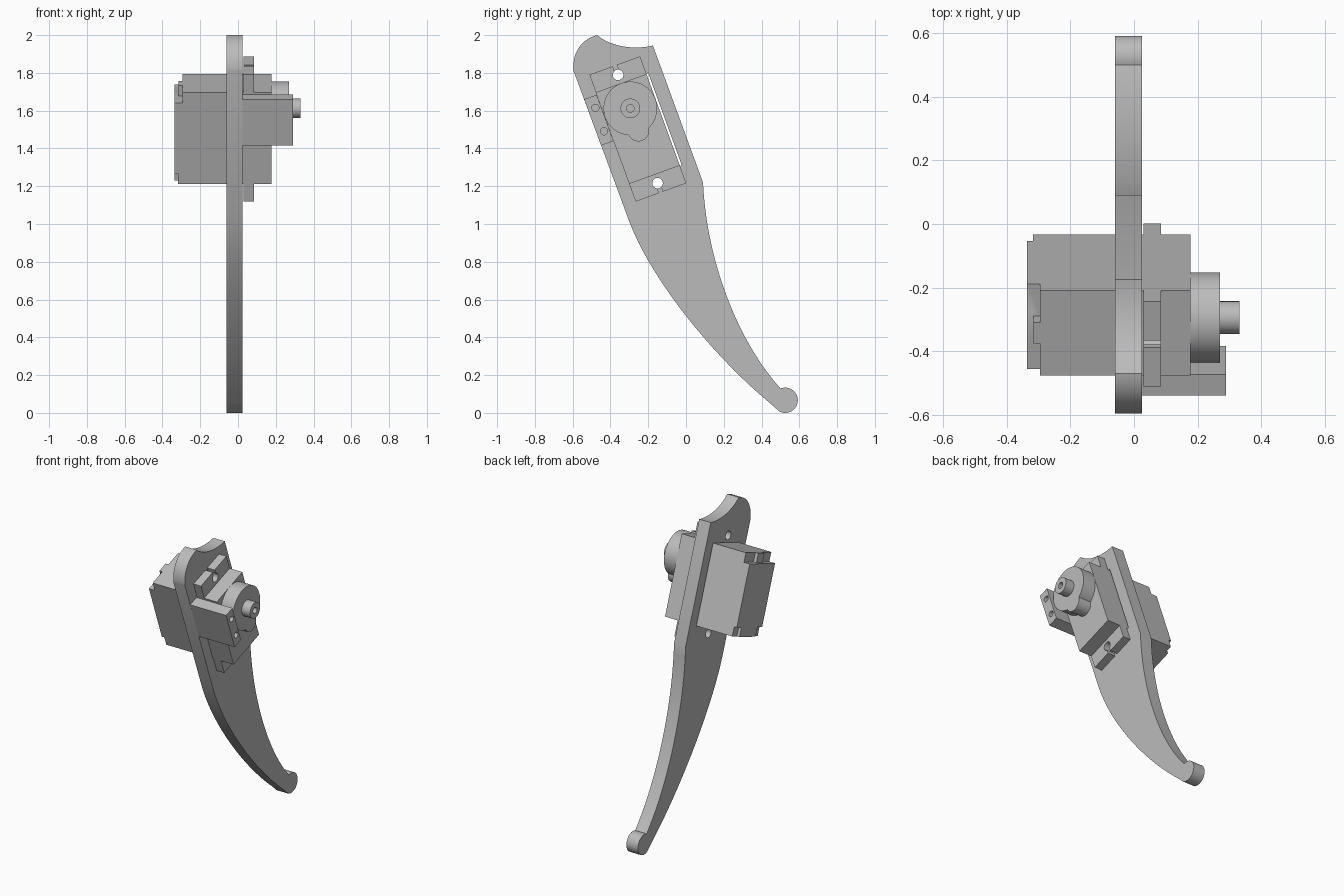
import bpy, bmesh, math
from math import cos, sin, pi
from mathutils import Vector
from mathutils.geometry import interpolate_bezier

if "Cube" in bpy.data.objects:
    bpy.data.objects.remove(bpy.data.objects["Cube"])

GREY = bpy.data.materials.new("plain_grey")
GREY.use_nodes = True
GREY.diffuse_color = (0.5, 0.5, 0.5, 1)
GREY.node_tree.nodes["Principled BSDF"].inputs["Base Color"].default_value = (0.5, 0.5, 0.5, 1)

TILT = math.radians(20)
CENTRE = Vector((-0.255, 1.503))


def local(u, v):
    """Servo frame (u along its length, v across) to side-plane (y, z)."""
    return CENTRE + u * Vector((sin(TILT), -cos(TILT))) + v * Vector((cos(TILT), sin(TILT)))


def rect(u0, u1, v0, v1):
    return [local(u0, v0), local(u1, v0), local(u1, v1), local(u0, v1)]


def circle(u, v, r, n=48):
    c = local(u, v)
    return [c + r * Vector((cos(2 * pi * i / n), sin(2 * pi * i / n))) for i in range(n)]


def curve(*pts, n=20):
    return interpolate_bezier(*[Vector(p) for p in pts], n)


def prism(name, outline, x0, x1):
    """Extrude a side-plane outline along x."""
    bm = bmesh.new()
    face = bm.faces.new([bm.verts.new((x0, p[0], p[1])) for p in outline])
    new = bmesh.ops.extrude_face_region(bm, geom=[face])["geom"]
    bmesh.ops.translate(bm, vec=(x1 - x0, 0, 0), verts=[g for g in new if isinstance(g, bmesh.types.BMVert)])
    bmesh.ops.recalc_face_normals(bm, faces=bm.faces)
    mesh = bpy.data.meshes.new(name)
    bm.to_mesh(mesh)
    bm.free()
    mesh.materials.append(GREY)
    obj = bpy.data.objects.new(name, mesh)
    bpy.context.collection.objects.link(obj)
    return obj


def combine(obj, outline, x0, x1, operation="DIFFERENCE"):
    """Cut or join a prism with obj, then drop the helper."""
    helper = prism("helper", outline, x0, x1)
    helper.hide_render = True
    mod = obj.modifiers.new("bool", "BOOLEAN")
    mod.operation, mod.object, mod.solver = operation, helper, "EXACT"
    bpy.context.view_layer.objects.active = obj
    bpy.ops.object.modifier_apply(modifier=mod.name)
    bpy.data.objects.remove(helper)


# Curved leg plate: rounded top, hollow crown, tapering shank, round foot
foot = Vector((0.525, 0.067))
foot_arc = [foot + 0.067 * Vector((cos(a), sin(a)))
            for a in [math.radians(112 - i * 230 / 28) for i in range(29)]]
outline = (curve((-0.595, 1.81), (-0.605, 1.91), (-0.55, 1.98), (-0.47, 2.0))
           + curve((-0.47, 2.0), (-0.4, 1.94), (-0.28, 1.92), (-0.175, 1.945))[1:]
           + curve((0.09, 1.22), (0.11, 0.78), (0.29, 0.36), (0.5, 0.13))[:-1]
           + foot_arc
           + curve((0.485, 0.02), (0.2, 0.24), (-0.18, 0.68), (-0.305, 1.026))[1:])
leg = prism("leg_plate", outline, -0.06, 0.025)
combine(leg, rect(-0.26, 0.26, -0.1425, 0.153), -0.2, 0.2)

# Servo body with relieved back corners
body = prism("servo_body", rect(-0.258, 0.258, -0.1425, 0.1425), -0.337, 0.178)
for side in (-1, 1):
    v0, v1 = sorted((side * 0.035, side * 0.2))
    combine(body, rect(-0.3, -0.198, v0, v1), -0.4, -0.295)
    v0, v1 = sorted((side * 0.09, side * 0.2))
    combine(body, rect(0.198, 0.3, v0, v1), -0.4, -0.318)
combine(body, rect(-0.3, -0.198, -0.05, 0.05), -0.4, -0.316)

# Mounting flanges with slotted screw holes through the plate
for side, name in ((-1, "upper_flange"), (1, "lower_flange")):
    u0, u1 = sorted((side * 0.258, side * 0.3575))
    flange = prism(name, rect(u0, u1, -0.1425, 0.1425), 0.03, 0.085)
    hole = circle(side * 0.305, 0, 0.028, 32)
    combine(flange, hole, -0.2, 0.2)
    u0, u1 = sorted((side * 0.31, side * 0.4))
    combine(flange, rect(u0, u1, -0.011, 0.011), -0.2, 0.2)
    combine(leg, hole, -0.2, 0.2)

# Gear housing with its small lobe
housing = prism("gear_housing", circle(-0.116, 0, 0.142, 64), 0.178, 0.27)
combine(housing, circle(0.009, 0, 0.057), 0.178, 0.27, "UNION")

# Hollow output shaft
shaft = prism("output_shaft", circle(-0.116, 0, 0.052), 0.27, 0.332)
combine(shaft, circle(-0.116, 0, 0.02, 32), 0.28, 0.4)

# Side bracket with two screw holes
bracket = prism("side_bracket", rect(-0.245, 0.016, -0.213, -0.143), 0.025, 0.29)
for u in (-0.182, -0.05):
    combine(bracket, circle(u, -0.173, 0.019, 32), 0.12, 0.4)

# Smooth the curved walls, keep the edges crisp
for obj in (leg, body, housing, shaft, bracket):
    bpy.ops.object.select_all(action="DESELECT")
    obj.select_set(True)
    bpy.context.view_layer.objects.active = obj
    bpy.ops.object.shade_smooth_by_angle(angle=math.radians(30))
